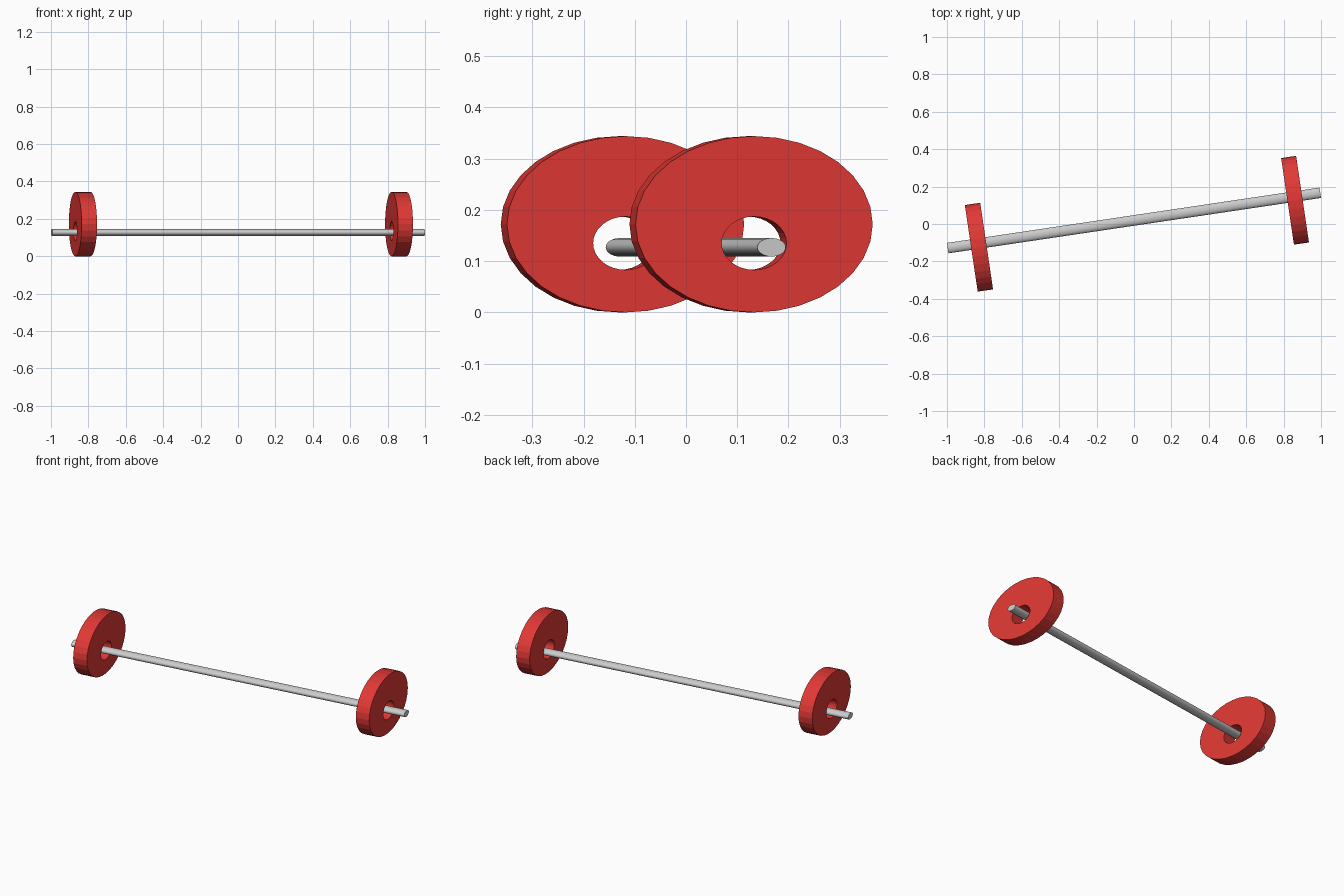
import bpy, bmesh
from math import sin, cos, pi, radians

if "Cube" in bpy.data.objects:
    bpy.data.objects.remove(bpy.data.objects["Cube"])

YAW = radians(8.45)
SIDES = 32


def add_object(name, bm, location, color=None):
    bmesh.ops.recalc_face_normals(bm, faces=bm.faces)
    mesh = bpy.data.meshes.new(name)
    bm.to_mesh(mesh)
    bm.free()
    obj = bpy.data.objects.new(name, mesh)
    bpy.context.collection.objects.link(obj)
    obj.location = location
    obj.rotation_euler = (0, 0, YAW)
    if color:
        mesh.materials.append(color)
    return obj


def ellipse(bm, x, ry, rz, z=0.0):
    angles = [2 * pi * i / SIDES for i in range(SIDES)]
    return [bm.verts.new((x, ry * cos(a), z + rz * sin(a))) for a in angles]


def bridge(bm, a, b):
    for i in range(SIDES):
        j = (i + 1) % SIDES
        bm.faces.new((a[i], a[j], b[j], b[i]))


red = bpy.data.materials.new("red_plate")
red.diffuse_color = (0.75, 0.04, 0.035, 1)
red.use_nodes = True
red.node_tree.nodes["Principled BSDF"].inputs["Base Color"].default_value = red.diffuse_color


# Weight plate: oval disc with a low, off-centre hole
def plate(name, location, thickness):
    bm = bmesh.new()
    h = thickness / 2
    loops = [ellipse(bm, -h, 0.234, 0.172), ellipse(bm, h, 0.234, 0.172),
             ellipse(bm, h, 0.064, 0.052, -0.037), ellipse(bm, -h, 0.064, 0.052, -0.037)]
    for i in range(4):
        bridge(bm, loops[i], loops[(i + 1) % 4])
    add_object(name, bm, location, red)


plate("left_plate", (-0.829, -0.124, 0.172), 0.083)
plate("right_plate", (0.861, 0.127, 0.172), 0.081)

# Bar: long flattened rod
bm = bmesh.new()
ends = [ellipse(bm, x, 0.028, 0.018) for x in (-1.007, 1.007)]
bridge(bm, *ends)
for loop in ends:
    bm.faces.new(loop)
bar = add_object("bar", bm, (0, 0.019, 0.127))
bpy.context.view_layer.objects.active = bar
bar.select_set(True)
bpy.ops.object.shade_smooth_by_angle(angle=radians(30))
